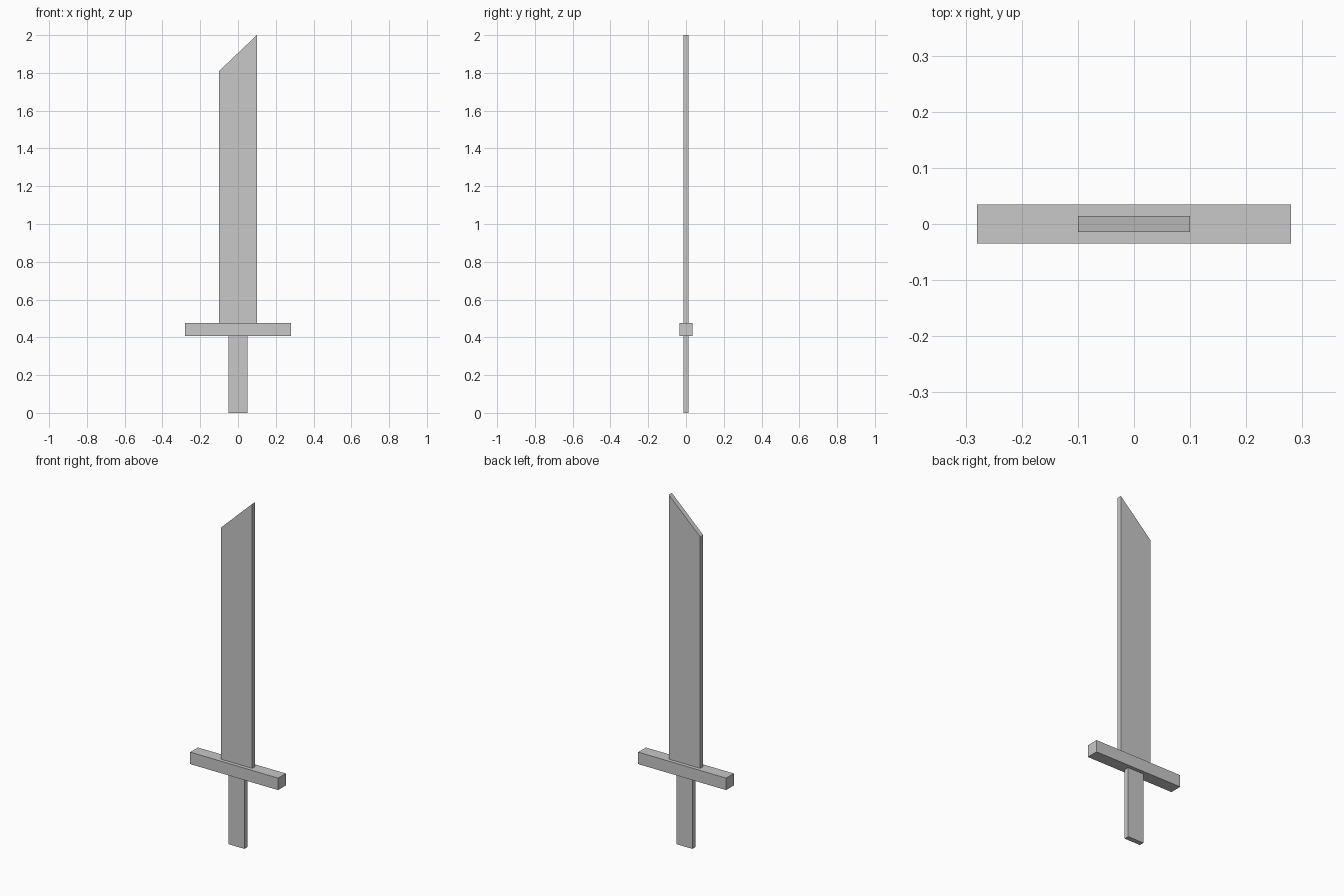
import bpy
import bmesh

cube = bpy.data.objects.get("Cube")
if cube:
    bpy.data.objects.remove(cube, do_unlink=True)

grey = bpy.data.materials.new("light_grey")
grey.use_nodes = True
colour = (0.58, 0.58, 0.58, 1)
grey.diffuse_color = colour
grey.node_tree.nodes["Principled BSDF"].inputs["Base Color"].default_value = colour


def slab(name, outline, thickness):
    """Extrude an outline in the XZ plane, centred on y = 0."""
    bm = bmesh.new()
    face = bm.faces.new([bm.verts.new((x, -thickness / 2, z)) for x, z in outline])
    extruded = bmesh.ops.extrude_face_region(bm, geom=[face])["geom"]
    verts = [v for v in extruded if isinstance(v, bmesh.types.BMVert)]
    bmesh.ops.translate(bm, verts=verts, vec=(0, thickness, 0))
    bmesh.ops.recalc_face_normals(bm, faces=bm.faces)
    mesh = bpy.data.meshes.new(name)
    bm.to_mesh(mesh)
    bm.free()
    mesh.materials.append(grey)
    obj = bpy.data.objects.new(name, mesh)
    bpy.context.collection.objects.link(obj)


def bar(name, half_width, bottom, top, thickness):
    w = half_width
    slab(name, [(-w, bottom), (w, bottom), (w, top), (-w, top)], thickness)


guard_bottom, guard_top = 0.408, 0.477
blade_thickness = 0.028

# Grip, crossguard and blade with a slanted tip
bar("grip", 0.051, 0, guard_bottom, blade_thickness)
bar("crossguard", 0.28, guard_bottom, guard_top, 0.07)
slab("blade", [(-0.1, guard_top), (0.1, guard_top), (0.1, 2), (-0.1, 1.81)],
     blade_thickness)
